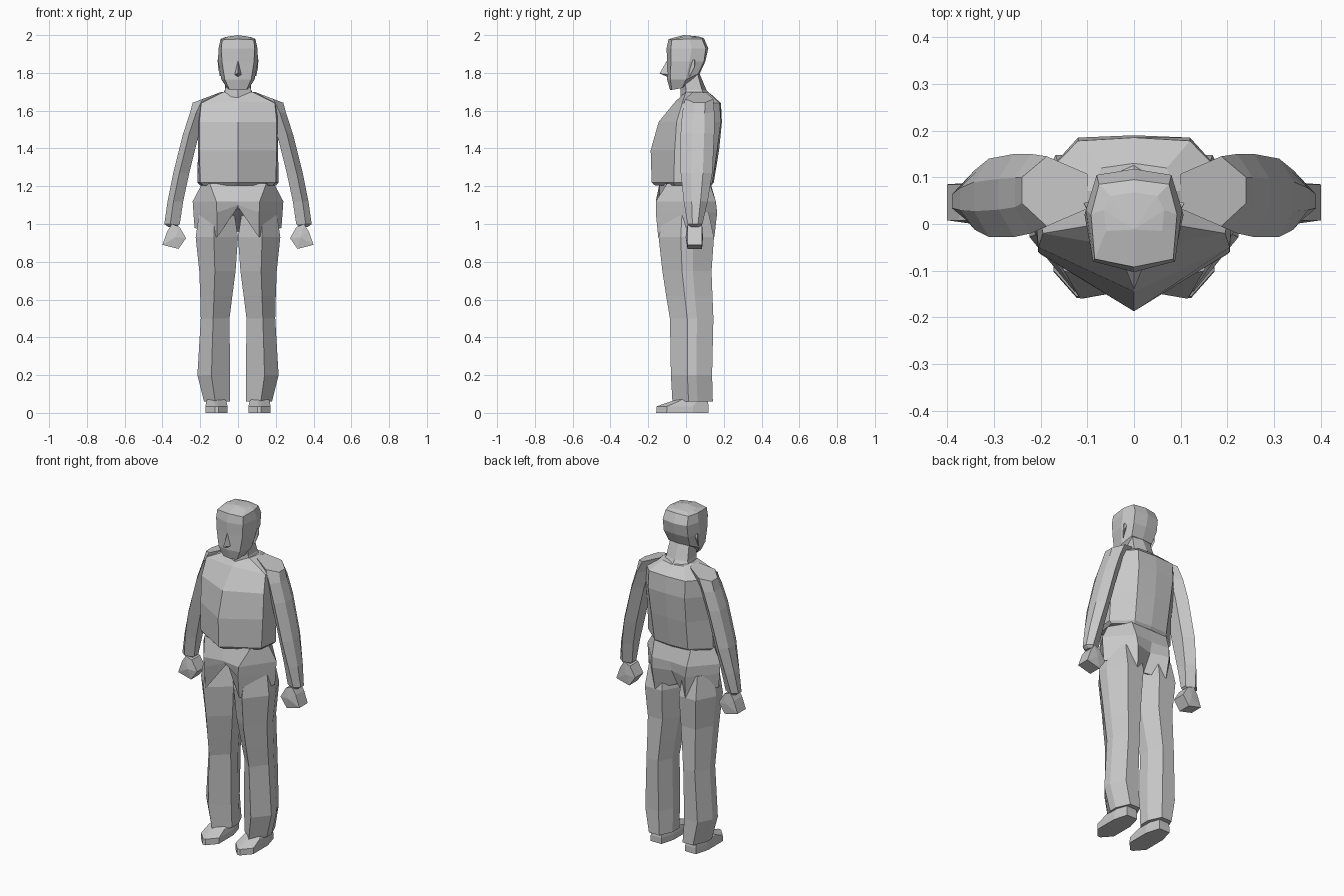
import bpy, bmesh

grey = bpy.data.materials.new("plain grey")
grey.diffuse_color = (0.58, 0.58, 0.58, 1)


def finish(name, bm, mirror=False):
    """Turn a bmesh into a flat-shaded object, optionally mirrored across x."""
    bmesh.ops.recalc_face_normals(bm, faces=bm.faces[:])
    me = bpy.data.meshes.new(name)
    bm.to_mesh(me)
    bm.free()
    me.materials.append(grey)
    ob = bpy.data.objects.new(name, me)
    bpy.context.collection.objects.link(ob)
    if mirror:
        m = ob.modifiers.new("mirror", 'MIRROR')
        m.use_mirror_merge = False
    return ob


def loft(name, rings, mirror=False):
    """Skin a stack of equal-length rings and cap both ends."""
    bm = bmesh.new()
    vs = [[bm.verts.new(p) for p in r] for r in rings]
    n = len(vs[0])
    for a, b in zip(vs, vs[1:]):
        for i in range(n):
            j = (i + 1) % n
            bm.faces.new((a[i], a[j], b[j], b[i]))
    for ring in (vs[0][::-1], vs[-1]):
        bmesh.ops.triangulate(bm, faces=[bm.faces.new(ring)])
    return finish(name, bm, mirror)


def sym(z, front, pts, back, dz=(0, 0, 0, 0, 0)):
    """Left-right symmetric ring: front centre, side points, back centre.
    dz lifts each of those points away from z."""
    half = [(x, y, z + d) for (x, y), d in zip(pts, dz[1:])]
    return ([(0, front, z + dz[0])] + half + [(0, back, z + dz[-1])]
            + [(-x, y, h) for x, y, h in reversed(half)])


def limb(shape, z, x0, x1, y0, y1, tilt=0):
    """Unit cross-section scaled into a box; tilt lowers the outer side."""
    return [(x0 + u * (x1 - x0), y0 + v * (y1 - y0), z - tilt * u) for u, v in shape]


def hull(name, pts, mirror=False):
    bm = bmesh.new()
    for p in pts:
        bm.verts.new(p)
    bmesh.ops.convex_hull(bm, input=bm.verts[:])
    return finish(name, bm, mirror)


# Torso: keeled chest, broad back, sloping shoulders
loft("torso", [
    sym(1.205, -.165, [(.185, -.06), (.20, .05), (.11, .125)], .135),
    sym(1.22, -.182, [(.20, -.065), (.215, .05), (.11, .14)], .147),
    sym(1.39, -.187, [(.205, -.06), (.212, .06), (.115, .165)], .175),
    sym(1.54, -.145, [(.205, -.05), (.215, .08), (.12, .185)], .19),
    sym(1.64, -.055, [(.195, -.02), (.215, .08), (.12, .178)], .185, (.01, 0, 0, 0, 0)),
    sym(1.70, -.015, [(.075, .0), (.09, .07), (.07, .12)], .13, (-.02, 0, 0, -.005, -.01))])

# Hips: brief-shaped lower edge, raised at the crotch
loft("hips", [
    sym(.93, -.10, [(.11, -.147), (.23, .02), (.10, .15)], .08, (.16, 0, .05, 0, .03)),
    sym(1.06, -.125, [(.112, -.16), (.236, .02), (.11, .165)], .135, (.04, 0, 0, 0, 0)),
    sym(1.12, -.14, [(.115, -.16), (.24, .02), (.115, .158)], .15),
    sym(1.215, -.14, [(.15, -.10), (.19, .01), (.12, .125)], .13)])

# Legs: front ridge, flat outer side, tops tucked into the hips
LEG = [(.57, 0), (1, .4), (1, .62), (.75, 1), (.25, 1), (0, .65), (0, .35)]
loft("leg", [limb(LEG, *r) for r in (
    (.06, .042, .18, -.072, .142),
    (.20, .042, .215, -.08, .138),
    (.50, .045, .197, -.085, .145),
    (.62, .03, .20, -.105, .14),
    (.75, .013, .205, -.125, .135),
    (.93, .0, .224, -.145, .148),
    (1.06, .02, .205, -.115, .12))], True)

# Shoes: pointed low toe, higher heel
SHOE = [(.42, 0), (.58, 0), (1, .2), (1, .7), (.8, 1), (.2, 1), (0, .7), (0, .2)]
loft("shoe", [limb(SHOE, *r) for r in (
    (0, .055, .172, -.158, .12),
    (.035, .055, .172, -.155, .12),
    (.062, .062, .168, -.075, .115),
    (.085, .085, .15, -.02, .09))], True)

# Arms: upper end tilted to continue the shoulder slope
ARM = [(.62, 0), (1, .33), (1, .7), (.62, 1), (0, .75), (0, .25)]
loft("arm", [limb(ARM, *r) for r in (
    (.985, .325, .37, .02, .075),
    (1.0, .308, .39, .008, .087),
    (1.12, .29, .373, -.012, .115),
    (1.27, .258, .343, -.028, .14),
    (1.49, .203, .29, -.028, .15, .01),
    (1.60, .165, .255, -.02, .15, .015),
    (1.695, .10, .24, -.005, .145, .053))], True)

# Hands: faceted fists
fist = [(.31, .985), (.275, .925), (.315, .868), (.4, .89), (.375, .96), (.35, 1.0)]
hull("hand", [(x, y, z) for x, z in fist for y in (.008, .085)]
     + [(.33, -.002, .93), (.33, .09, .93)], True)

# Neck leaning forward from the shoulders
loft("neck", [
    sym(1.65, -.03, [(.08, .0), (.10, .10)], .16),
    sym(1.71, -.028, [(.068, .0), (.07, .085)], .108),
    sym(1.80, -.03, [(.062, -.01), (.062, .06)], .07)])

# Head: flat face, rounded crown, jaw rising to the nape
loft("head", [
    sym(1.71, -.085, [(.045, -.075), (.058, -.02), (.045, .03)], .035, (0, 0, .01, .06, .07)),
    sym(1.765, -.10, [(.07, -.083), (.088, .0), (.07, .065)], .072, (0, 0, 0, .03, .03)),
    sym(1.86, -.10, [(.085, -.08), (.106, .02), (.08, .095)], .102),
    sym(1.93, -.103, [(.088, -.08), (.103, .03), (.08, .105)], .118),
    sym(1.975, -.092, [(.084, -.075), (.092, .02), (.075, .085)], .095,
        (.004, 0, .005, .005, .008)),
    sym(1.985, -.012, [(.06, -.015), (.065, .03), (.05, .06)], .068,
        (.015, .005, .005, .005, .008))])

# Nose
hull("nose", [(0, -.098, 1.87), (-.022, -.085, 1.79), (.022, -.085, 1.79),
              (0, -.14, 1.797), (0, -.09, 1.775)])

# Ears
hull("ear", [(.09, .015, 1.86), (.09, .015, 1.79), (.108, .045, 1.87),
             (.106, .045, 1.83), (.096, .02, 1.78), (.09, .05, 1.86)], True)
